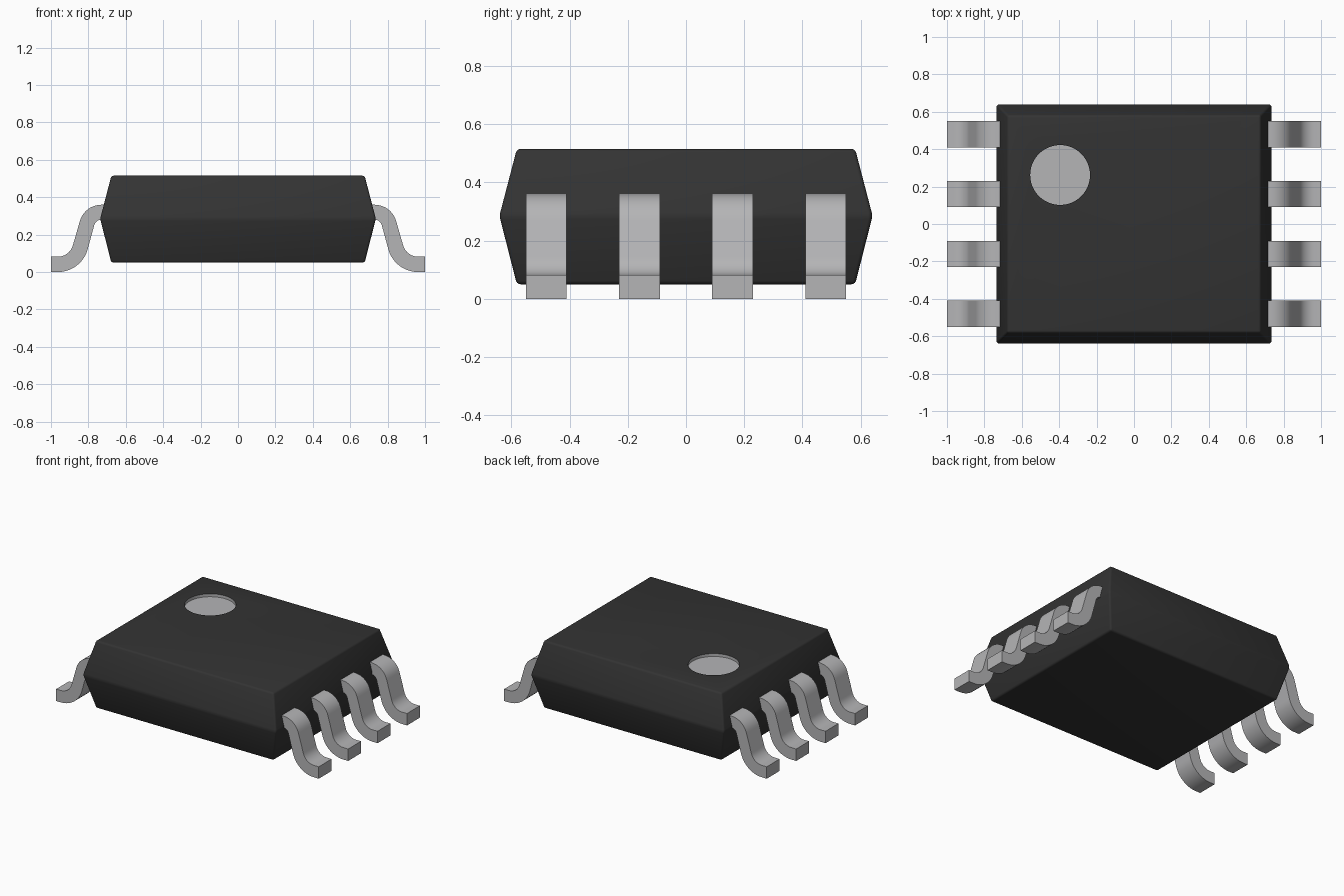
import bpy, bmesh, math

if "Cube" in bpy.data.objects:
    bpy.data.objects.remove(bpy.data.objects["Cube"])


def material(name, r, g, b):
    m = bpy.data.materials.new(name)
    m.diffuse_color = (r, g, b, 1)
    m.use_nodes = True
    m.node_tree.nodes["Principled BSDF"].inputs["Base Color"].default_value = m.diffuse_color
    return m


black = material("black plastic", 0.033, 0.033, 0.033)
silver = material("silver metal", 0.46, 0.46, 0.47)


def finish(bm, name, *mats):
    bmesh.ops.recalc_face_normals(bm, faces=bm.faces)
    mesh = bpy.data.meshes.new(name)
    bm.to_mesh(mesh)
    bm.free()
    ob = bpy.data.objects.new(name, mesh)
    bpy.context.collection.objects.link(ob)
    for m in mats:
        mesh.materials.append(m)
    return ob


def smooth(ob, angle=30):
    bpy.ops.object.select_all(action='DESELECT')
    ob.select_set(True)
    bpy.context.view_layer.objects.active = ob
    bpy.ops.object.shade_smooth_by_angle(angle=math.radians(angle))


# Body: three stacked rectangles, widest at the seam
bm = bmesh.new()
rings = []
for hx, hy, z in ((0.677, 0.581, 0.05), (0.737, 0.641, 0.285), (0.677, 0.581, 0.515)):
    rings.append([bm.verts.new((sx * hx, sy * hy, z))
                  for sx, sy in ((-1, -1), (1, -1), (1, 1), (-1, 1))])
bm.faces.new(rings[0])
bm.faces.new(rings[2])
for a, b in zip(rings, rings[1:]):
    for i in range(4):
        j = (i + 1) % 4
        bm.faces.new((a[i], a[j], b[j], b[i]))
bmesh.ops.bevel(bm, geom=bm.edges[:], offset=0.012, segments=3, profile=0.5, affect='EDGES')
body = finish(bm, "body", black, silver)

# Pin one marker: shallow round recess with a silver lining
bm = bmesh.new()
bmesh.ops.create_cone(bm, cap_ends=True, segments=64, radius1=0.16, radius2=0.16, depth=0.1)
bmesh.ops.translate(bm, verts=bm.verts, vec=(-0.395, 0.262, 0.545))
cutter = finish(bm, "marker_cutter", silver)
cutter.hide_render = True
cut = body.modifiers.new("marker recess", 'BOOLEAN')
cut.operation, cut.object = 'DIFFERENCE', cutter
cut.solver, cut.material_mode = 'EXACT', 'TRANSFER'
bpy.context.view_layer.objects.active = body
bpy.ops.object.modifier_apply(modifier=cut.name)
bpy.data.objects.remove(cutter)
smooth(body)


# Leads: S-shaped strips, made from an upper arc and a lower arc
def arc(cx, cz, r, a0, a1, n=10):
    return [(cx + r * math.cos(math.radians(a0 + (a1 - a0) * i / n)),
             cz + r * math.sin(math.radians(a0 + (a1 - a0) * i / n))) for i in range(n + 1)]


upper = [(0.68, 0.36)] + arc(0.73, 0.24, 0.12, 90, 15) + arc(0.963, 0.165, 0.083, 195, 270) + [(1.0, 0.082)]
lower = [(0.68, 0.28)] + arc(0.73, 0.24, 0.04, 90, 15) + arc(0.963, 0.165, 0.165, 195, 270) + [(1.0, 0.0)]


def lead(name, side, y, half=0.07):
    bm = bmesh.new()
    rows = [[bm.verts.new((side * x, y + s * half, z)) for (x, z), s in
             ((u, -1), (u, 1), (l, 1), (l, -1))] for u, l in zip(upper, lower)]
    bm.faces.new(rows[0])
    bm.faces.new(rows[-1])
    for a, b in zip(rows, rows[1:]):
        for i in range(4):
            j = (i + 1) % 4
            bm.faces.new((a[i], a[j], b[j], b[i]))
    smooth(finish(bm, name, silver))


for side, label in ((-1, "left"), (1, "right")):
    for i in range(4):
        lead(f"{label}_lead_{i + 1}", side, -0.48 + 0.32 * i)
